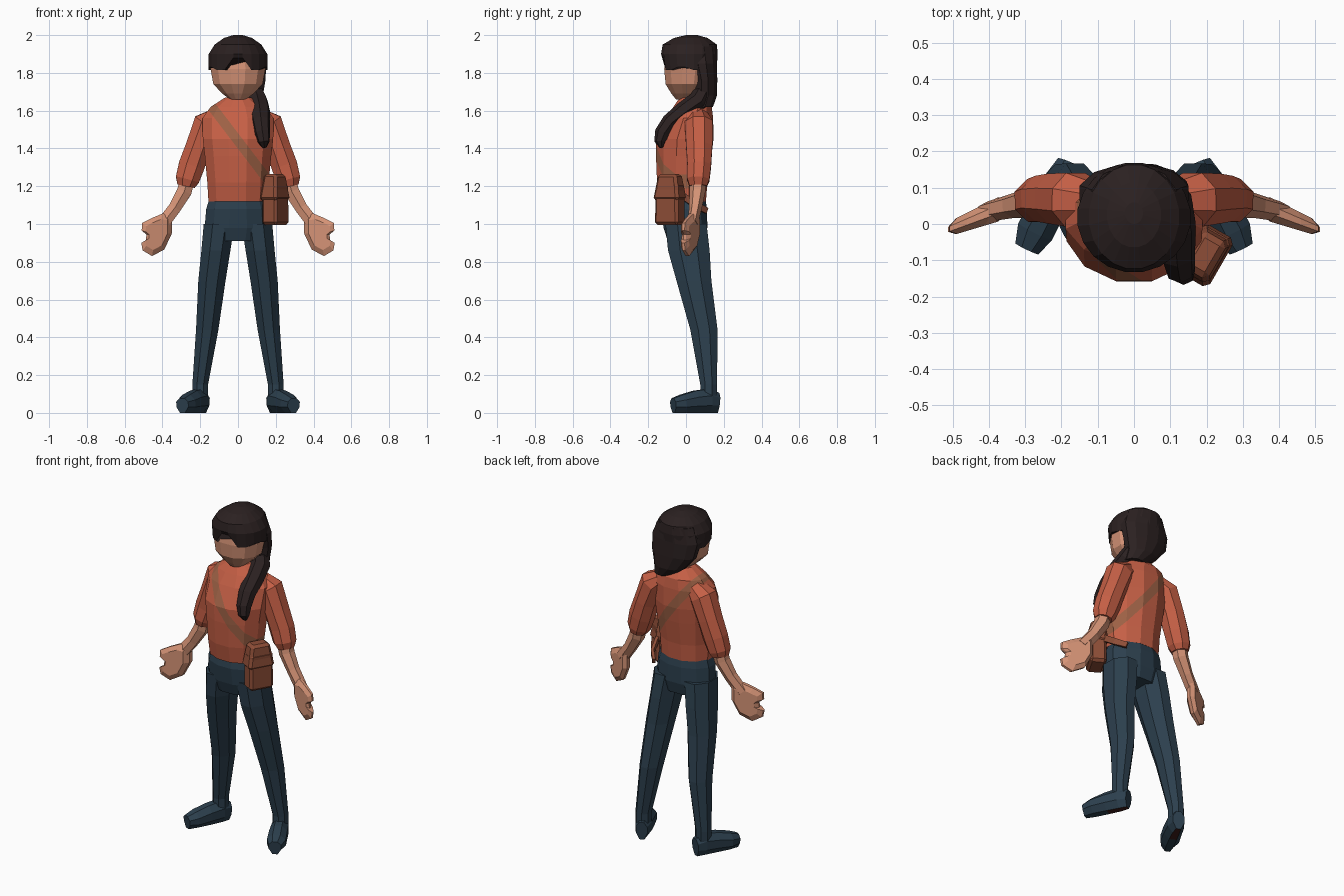
import bpy, bmesh, math
from mathutils import Vector, Matrix

if "Cube" in bpy.data.objects:
    bpy.data.objects.remove(bpy.data.objects["Cube"])

X, Y, Z = Vector((1, 0, 0)), Vector((0, 1, 0)), Vector((0, 0, 1))


def material(name, rgb):
    m = bpy.data.materials.new(name)
    m.diffuse_color = (*rgb, 1)
    m.use_nodes = True
    m.node_tree.nodes["Principled BSDF"].inputs["Base Color"].default_value = m.diffuse_color
    return m


SHIRT = material("orange_shirt", (0.56, 0.115, 0.06))
SKIN = material("skin", (0.66, 0.29, 0.18))
PANTS = material("dark_blue_cloth", (0.025, 0.05, 0.075))
HAIR = material("dark_brown_hair", (0.024, 0.015, 0.015))
BAG = material("brown_leather", (0.27, 0.075, 0.038))
STRAP = material("tan_strap", (0.34, 0.12, 0.06))
SOLE = material("dark_red_sole", (0.05, 0.013, 0.01))


def finish(name, bm, mats, mirror=False):
    bmesh.ops.recalc_face_normals(bm, faces=bm.faces)
    me = bpy.data.meshes.new(name)
    bm.to_mesh(me)
    bm.free()
    for m in mats:
        me.materials.append(m)
    ob = bpy.data.objects.new(name, me)
    bpy.context.collection.objects.link(ob)
    if mirror:
        ob.modifiers.new("mirror", 'MIRROR').use_mirror_merge = False
    return ob


def skin_rings(rings):
    """Join rings of points into a closed shell."""
    bm = bmesh.new()
    loops = [[bm.verts.new(p) for p in r] for r in rings]
    n = len(loops[0])
    for a, b in zip(loops, loops[1:]):
        for i in range(n):
            j = (i + 1) % n
            bm.faces.new((a[i], a[j], b[j], b[i]))
    bm.faces.new(loops[0])
    bm.faces.new(loops[-1])
    return bm


def loft(sections, n=8, flat=False, ref=Y):
    """Sections are (x, y, z, radius_u, radius_v), level or square to the path."""
    pts = [Vector(s[:3]) for s in sections]
    rings = []
    for k, s in enumerate(sections):
        t = Z if flat else (pts[min(k + 1, len(pts) - 1)] - pts[max(k - 1, 0)]).normalized()
        u = ref.cross(t).normalized()
        v = t.cross(u)
        angles = [2 * math.pi * (i + 0.5) / n for i in range(n)]
        rings.append([pts[k] + u * s[3] * math.cos(a) + v * s[4] * math.sin(a) for a in angles])
    return skin_rings(rings)


# Shirt body, cut by two slanted planes for the shoulder strap
bm = loft([(0, -.015, 1.12, .162, .125), (0, -.02, 1.22, .168, .138),
           (0, -.012, 1.36, .182, .152), (0, -.006, 1.45, .193, .157),
           (0, .02, 1.56, .195, .128), (0, .035, 1.62, .15, .105),
           (0, .03, 1.67, .07, .065)], 12, flat=True)
across, middle = Vector((.795, 0, .607)), Vector((.015, 0, 1.42))
for side in (-1, 1):
    bmesh.ops.bisect_plane(bm, geom=bm.verts[:] + bm.edges[:] + bm.faces[:],
                           plane_co=middle + across * .025 * side, plane_no=across)
for f in bm.faces:
    f.material_index = int(abs((f.calc_center_median() - middle).dot(across)) < .025)
finish("shirt_body", bm, [SHIRT, STRAP])

# Sleeves, forearms
finish("sleeves", loft([(.11, .06, 1.57, .05, .06), (.163, .067, 1.53, .08, .08),
                        (.21, .07, 1.41, .072, .075), (.245, .07, 1.31, .075, .068),
                        (.268, .065, 1.235, .068, .064), (.275, .065, 1.2, .05, .05)], 8),
       [SHIRT], True)
finish("forearms", loft([(.265, .065, 1.25, .045, .045), (.285, .06, 1.17, .045, .042),
                         (.335, .05, 1.085, .038, .034), (.40, .035, 1.0, .04, .028)], 6),
       [SKIN], True)

# Hands: a half-closed outline given thickness and a slant
outline = [(.35, 1.05), (.40, 1.055), (.46, 1.03), (.508, 1.005), (.51, .965), (.485, .945),
           (.487, .915), (.512, .90), (.505, .86), (.455, .83), (.39, .865), (.35, .95)]
rings = []
for scale, depth in ((.72, -1), (1, -.35), (1, .35), (.72, 1)):
    ring = []
    for x, z in outline:
        x, z = .435 + (x - .435) * scale, .945 + (z - .945) * scale
        ring.append((x, .05 - (x - .35) * .4 + depth * (.036 - (x - .35) * .1), z))
    rings.append(ring)
finish("hands", skin_rings(rings), [SKIN], True)

# Trousers
finish("hips", loft([(0, 0, .91, .15, .10), (0, -.003, .98, .183, .12),
                     (0, -.01, 1.08, .174, .126), (0, -.01, 1.14, .155, .115)], 12, flat=True),
       [PANTS])
finish("legs", loft([(.2, .12, .05, .045, .048), (.2, .12, .15, .045, .048),
                     (.163, .095, .44, .064, .078), (.138, .042, .7, .078, .1),
                     (.117, .015, .86, .083, .119), (.1, 0, 1.0, .088, .118)], 8, flat=True),
       [PANTS], True)

# Feet turned outward, with flat soles
bm = loft([(.18, .168, .06, .035, .05), (.2, .12, .065, .05, .068), (.235, .05, .06, .054, .062),
           (.272, -.02, .05, .056, .05), (.295, -.068, .045, .038, .035)], 8, ref=Z)
for v in bm.verts:
    v.co.z = 0 if v.co.z < .03 else v.co.z
bm.normal_update()
for f in bm.faces:
    c = f.calc_center_median()
    f.material_index = int(c.z < .01 and c.y > .06)
finish("feet", bm, [PANTS, SOLE], True)

# Neck and head
finish("neck", loft([(0, .03, 1.6, .065, .06), (0, .03, 1.72, .055, .055)], 8, flat=True), [SKIN])
finish("head", loft([(0, .0, 1.66, .045, .055), (0, .005, 1.69, .085, .085),
                     (0, .01, 1.74, .135, .122), (0, .015, 1.82, .15, .135),
                     (0, .02, 1.9, .14, .13)], 12, flat=True), [SKIN])

# Hair: cap with a parted fringe, back mass, side ponytail
bm = loft([(0, .02, 1.815, .157, .143), (0, .018, 1.9, .157, .152), (0, .02, 1.95, .125, .145),
           (0, .025, 1.985, .075, .09), (0, .03, 2.0, .025, .03)], 20, flat=True)
for v in bm.verts:
    if v.co.z < 1.83 and v.co.y < 0:
        v.co.z = 1.88 if abs(v.co.x) < .04 else 1.83 if abs(v.co.x) > .12 else 1.815
finish("hair_cap", bm, [HAIR])
finish("hair_back", loft([(.08, .085, 1.62, .06, .06), (.035, .1, 1.68, .1, .066),
                          (.008, .1, 1.76, .142, .068), (0, .085, 1.85, .155, .082),
                          (0, .07, 1.94, .12, .095)], 12, flat=True), [HAIR])
finish("ponytail", loft([(.08, .1, 1.71, .05, .05), (.1, .065, 1.65, .055, .06),
                         (.112, -.01, 1.60, .05, .06), (.12, -.085, 1.54, .045, .05),
                         (.128, -.125, 1.48, .042, .042), (.137, -.138, 1.435, .03, .032),
                         (.14, -.13, 1.405, .01, .012)], 7, ref=X), [HAIR])


# Shoulder bag with a flap, turned to the front right hip
def bag_block(name, size, centre, taper):
    bm = bmesh.new()
    bmesh.ops.create_cube(bm, size=1)
    for v in bm.verts:
        if v.co.z > 0:
            v.co.x *= taper
            v.co.y *= taper
    bmesh.ops.scale(bm, vec=size, verts=bm.verts)
    bmesh.ops.bevel(bm, geom=bm.edges[:], offset=.015, segments=1, affect='EDGES')
    turn = Matrix.Translation(centre) @ Matrix.Rotation(math.radians(60), 4, 'Z')
    bmesh.ops.transform(bm, matrix=turn, verts=bm.verts)
    return finish(name, bm, [BAG])


bag_block("bag", (.145, .095, .22), (.198, -.085, 1.105), .95)
bag_block("bag_flap", (.16, .11, .14), (.195, -.085, 1.195), .7)
finish("bag_strap_end", loft([(.2, -.02, 1.15, .012, .025), (.185, .055, 1.1, .012, .025),
                              (.14, .108, 1.07, .012, .022)], 4, ref=Z), [BAG])
